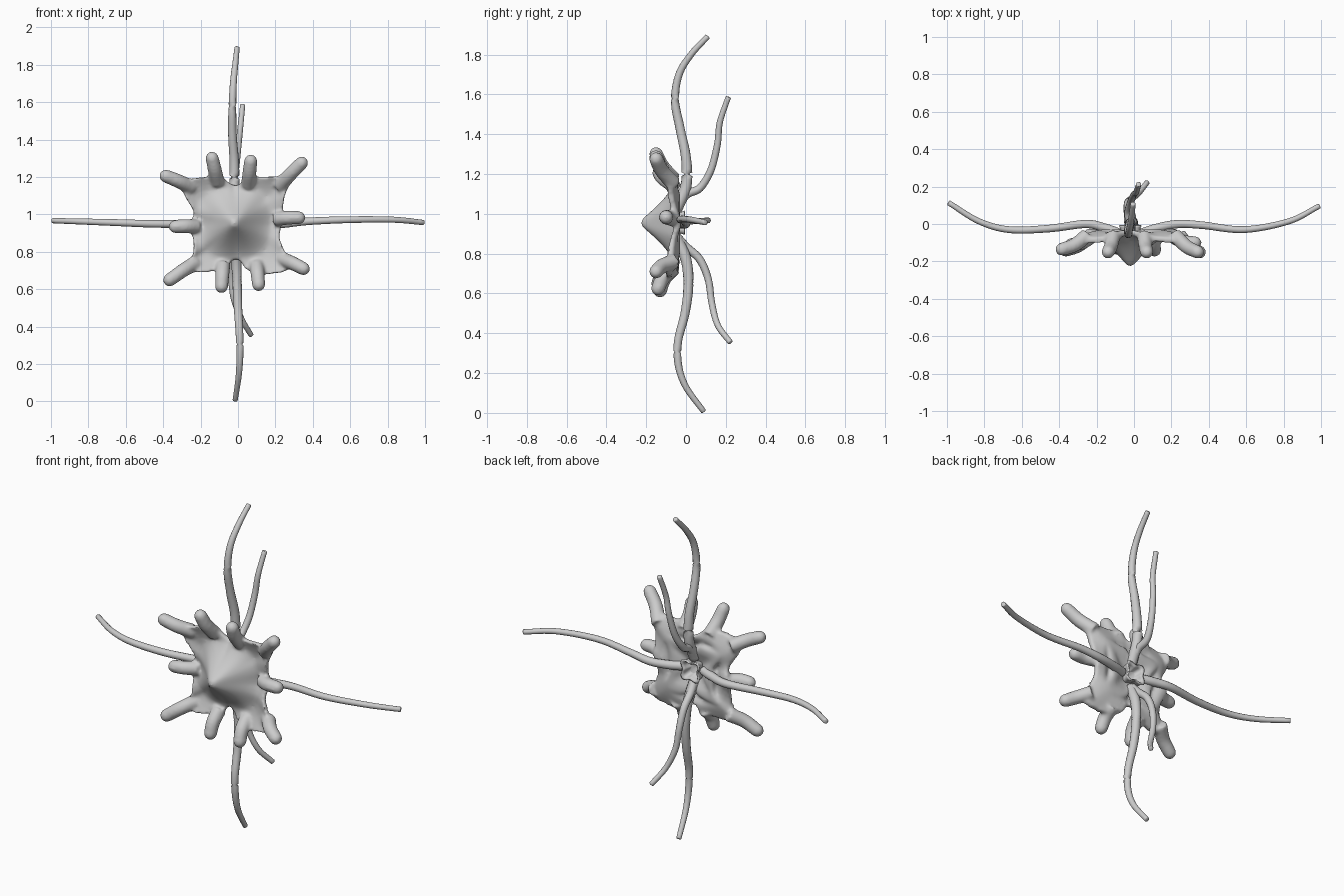
import bpy, bmesh, math
from mathutils import Vector

if "Cube" in bpy.data.objects:
    bpy.data.objects.remove(bpy.data.objects["Cube"])

CX, CZ = -0.02, 0.955  # bell centre


def spline(pts, n):
    """Catmull-Rom samples through points of any dimension."""
    p = [Vector(q) for q in pts]
    p = [2 * p[0] - p[1]] + p + [2 * p[-1] - p[-2]]
    out = []
    for i in range(1, len(p) - 2):
        a, b, c, d = p[i - 1:i + 3]
        for k in range(n):
            t = k / n
            out.append(0.5 * (2 * b + (c - a) * t + (2 * a - 5 * b + 4 * c - d) * t * t
                              + (3 * b - a - 3 * c + d) * t ** 3))
    return out + [p[-2]]


def add_tube(bm, pts, r0, r1, sides=12, n=6, dome=0.3):
    """Tapered tube along a path with a domed tip."""
    path = spline(pts, n)
    m = len(path) - 1
    rings = [(path[i], r0 + (r1 - r0) * i / m) for i in range(m + 1)]
    d = (path[-1] - path[-2]).normalized()
    for a in (25, 50, 70, 85):
        a = math.radians(a)
        rings.append((path[-1] + d * r1 * dome * math.sin(a), r1 * math.cos(a)))
    loops = []
    for i, (c, r) in enumerate(rings):
        t = path[min(i + 1, m)] - path[max(min(i, m) - 1, 0)] if i <= m else d
        q = t.to_track_quat('Z', 'Y')
        loops.append([bm.verts.new(c + q @ Vector((r * math.cos(2 * math.pi * k / sides),
                                                   r * math.sin(2 * math.pi * k / sides), 0)))
                      for k in range(sides)])
    bridge(bm, loops)
    bm.faces.new(loops[0][::-1])
    bm.faces.new(loops[-1])


def bridge(bm, loops):
    for a, b in zip(loops, loops[1:]):
        for k in range(len(a)):
            j = (k + 1) % len(a)
            bm.faces.new((a[k], a[j], b[j], b[k]))


def finish(bm, name):
    bmesh.ops.recalc_face_normals(bm, faces=bm.faces)
    me = bpy.data.meshes.new(name)
    bm.to_mesh(me)
    bm.free()
    for f in me.polygons:
        f.use_smooth = True
    ob = bpy.data.objects.new(name, me)
    bpy.context.collection.objects.link(ob)
    return ob


# bell outline seen from the front (x, z), counter-clockwise from the right
outline = [(.24, 1.03), (.25, 1.10), (.28, 1.19), (.21, 1.205), (.13, 1.2), (.06, 1.2),
           (.025, 1.17), (-.02, 1.155), (-.06, 1.18), (-.10, 1.21), (-.17, 1.2), (-.25, 1.19),
           (-.3, 1.15), (-.275, 1.08), (-.235, 1.01), (-.26, .94), (-.24, .87), (-.24, .79),
           (-.275, .71), (-.2, .69), (-.12, .70), (-.06, .72), (-.03, .755), (.01, .755),
           (.04, .71), (.11, .68), (.19, .685), (.26, .70), (.265, .77), (.225, .86), (.23, .94)]
rim = spline(outline + outline[:1], 2)[:-1]


def front_y(x, z, t):
    u, v = abs(x - CX), abs(z - CZ)
    d = (u ** 3 + v ** 3 + 0.014 ** 3) ** (1 / 3)
    lobe = abs(math.sin(2 * math.atan2(v, u)))
    return -0.05 - 0.195 * max(0, 1 - d / 0.2) ** 1.3 - 0.055 * lobe * t ** 3


# bell: pyramid-like dome, four curled lobes
bm = bmesh.new()
front, back = [], []
STEPS = 14
for i in range(1, STEPS + 1):
    t = i / STEPS
    fr, bk = [], []
    for p in rim:
        x, z = CX + (p[0] - CX) * t, CZ + (p[1] - CZ) * t
        y = front_y(x, z, t)
        fr.append(bm.verts.new((x, y, z)))
        by = max(y + 0.03, -0.075 + 0.045 * min(1, t * 2.2)) if t < 0.6 else y + 0.03
        bk.append(bm.verts.new((x, by, z)))
    front.append(fr)
    back.append(bk)
bridge(bm, front + back[::-1])
for loop, y in ((front[0], front_y(CX, CZ, 0)), (back[0], -0.075)):
    c = bm.verts.new((CX, y, CZ))
    for k in range(len(loop)):
        bm.faces.new((loop[k], loop[(k + 1) % len(loop)], c))

# stubby rim arms: root (x, z), tip (x, z), tip y
for rx, rz, tx, tz, ty in [
        (.22, 1.15, .34, 1.275, -.15), (.055, 1.16, .068, 1.285, -.15),
        (-.11, 1.17, -.138, 1.30, -.15), (-.25, 1.145, -.385, 1.205, -.135),
        (-.22, .935, -.335, .935, -.11), (-.23, .74, -.365, .65, -.14),
        (-.08, .73, -.088, .615, -.13), (.10, .73, .11, .625, -.14),
        (.24, .76, .35, .71, -.15), (.20, .975, .325, .983, -.10)]:
    add_tube(bm, [(rx, -.06, rz), ((rx + tx) / 2, (ty - .06) / 2 - .015, (rz + tz) / 2 + .003),
                  (tx, ty, tz)], .04, .036, dome=1)
bell = finish(bm, "bell_with_rim_arms")
rm = bell.modifiers.new("blend", 'REMESH')
rm.mode = 'VOXEL'
rm.voxel_size = 0.009
rm.use_smooth_shade = True
sm = bell.modifiers.new("soften", 'SMOOTH')
sm.factor = 0.5
sm.iterations = 6

# long trailing tentacles
tentacles = {
    "upper_tentacle": ([(-.02, -.05, 1.02), (-.02, 0, 1.14), (-.02, 0, 1.28), (-.03, -.03, 1.43),
                        (-.03, -.055, 1.57), (-.025, -.035, 1.70), (-.015, .025, 1.80),
                        (-.005, .108, 1.89)], .03),
    "lower_tentacle": ([(-.02, -.05, .88), (-.01, .0, .77), (-.005, .012, .64), (0, -.005, .5),
                        (.008, -.04, .36), (.01, -.038, .24), (.003, .0, .13),
                        (-.015, .088, .008)], .03),
    "left_tentacle": ([(-.08, -.05, .96), (-.16, -.02, .955), (-.26, 0, .95), (-.46, -.025, .95),
                       (-.67, -.03, .957), (-.83, .015, .962), (-.99, .113, .967)], .026),
    "right_tentacle": ([(.04, -.05, .955), (.13, -.02, .95), (.24, 0, .95), (.37, -.007, .963),
                        (.59, -.03, .972), (.83, .015, .972), (.99, .096, .957)], .026),
    "upper_back_tentacle": ([(-.02, -.05, 1.02), (-.025, .0, 1.095), (-.03, .07, 1.13),
                             (-.015, .125, 1.22), (0, .158, 1.35), (.012, .17, 1.46),
                             (.025, .212, 1.585)], .023),
    "lower_back_tentacle": ([(-.02, -.05, .89), (-.03, .0, .835), (-.035, .07, .77),
                             (-.035, .112, .67), (-.022, .13, .55), (.02, .16, .44),
                             (.07, .222, .355)], .023),
}
for name, (pts, r) in tentacles.items():
    bm = bmesh.new()
    add_tube(bm, pts, r, .014, n=8)
    finish(bm, name)

# frilled mouth on the back
bm = bmesh.new()
loops = []
N = 48
for y, s in ((-.09, .9), (-.05, .9), (-.02, 1.0), (-.008, 1.1), (-.005, .95), (-.02, .75), (-.07, .6)):
    loops.append([])
    for k in range(N):
        a = 2 * math.pi * k / N
        r = s * (.058 + .012 * math.cos(4 * a + math.pi))
        loops[-1].append(bm.verts.new((CX + r * math.cos(a), y, CZ + r * math.sin(a))))
bridge(bm, loops)
bm.faces.new(loops[0])
bm.faces.new(loops[-1])
finish(bm, "frilled_mouth")
